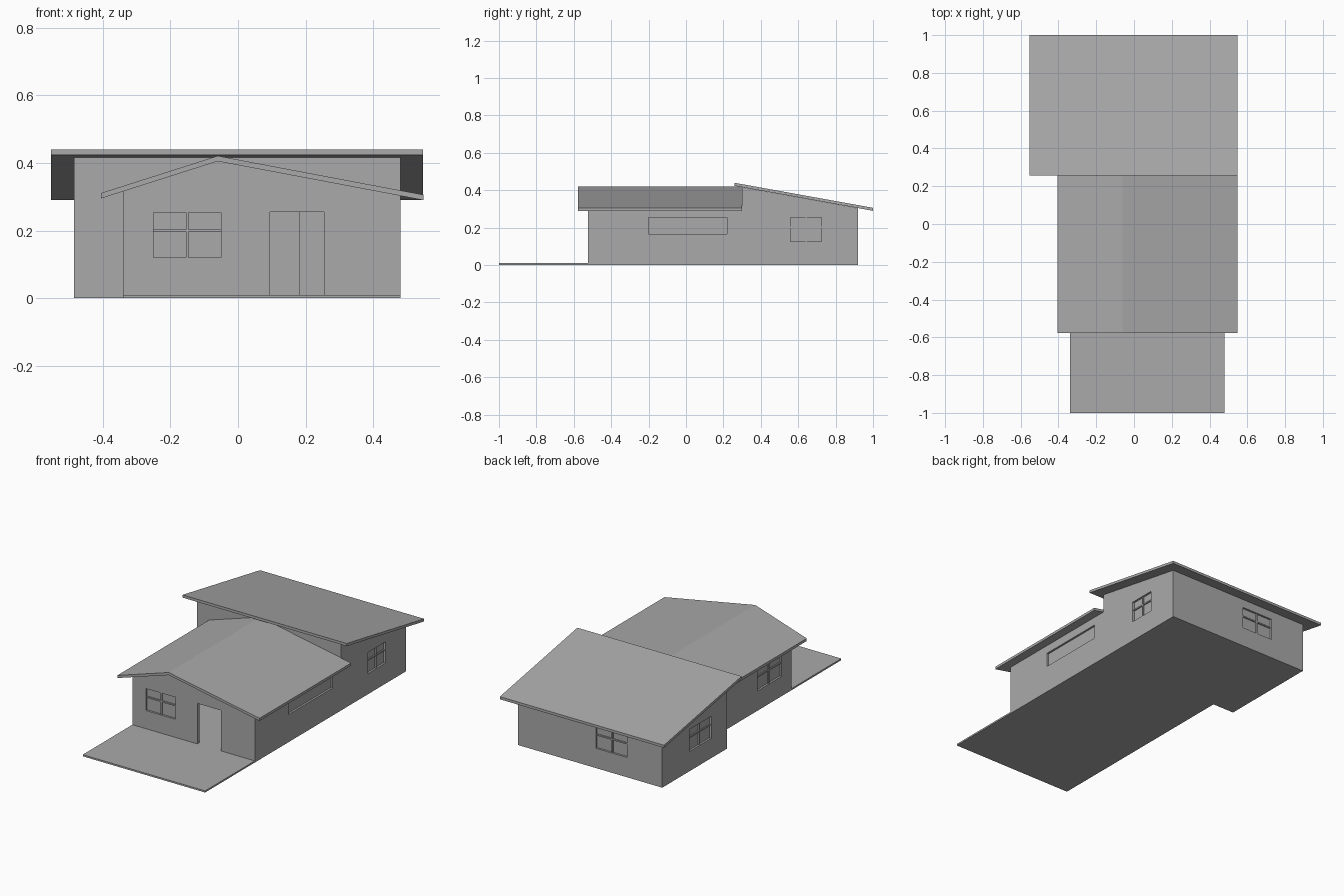
import bpy, bmesh

cube = bpy.data.objects.get("Cube")
if cube:
    bpy.data.objects.remove(cube, do_unlink=True)

GREY = (0.4, 0.4, 0.4, 1)
mat = bpy.data.materials.new("plain grey")
mat.use_nodes = True
mat.diffuse_color = GREY
bsdf = mat.node_tree.nodes["Principled BSDF"]
bsdf.inputs["Base Color"].default_value = GREY
bsdf.inputs["Roughness"].default_value = 0.8


def prism(name, profile, axis, start, end):
    """Extrude a closed profile (x,z) along y, or (y,z) along x."""
    bm = bmesh.new()
    place = (lambda p, d: (p[0], d, p[1])) if axis == "y" else (lambda p, d: (d, p[0], p[1]))
    rings = [[bm.verts.new(place(p, d)) for p in profile] for d in (start, end)]
    bm.faces.new(rings[0])
    bm.faces.new(rings[1])
    n = len(profile)
    for i in range(n):
        j = (i + 1) % n
        bm.faces.new((rings[0][i], rings[0][j], rings[1][j], rings[1][i]))
    bmesh.ops.recalc_face_normals(bm, faces=bm.faces)
    mesh = bpy.data.meshes.new(name)
    bm.to_mesh(mesh)
    bm.free()
    mesh.materials.append(mat)
    obj = bpy.data.objects.new(name, mesh)
    bpy.context.collection.objects.link(obj)
    return obj


def box(name, x, y, z):
    profile = [(x[0], z[0]), (x[1], z[0]), (x[1], z[1]), (x[0], z[1])]
    return prism(name, profile, "y", *y)


def cut(body, x, y, z):
    """Subtract a box from a body."""
    cutter = box("cutter", x, y, z)
    mod = body.modifiers.new("cut", "BOOLEAN")
    mod.operation, mod.solver, mod.object = "DIFFERENCE", "EXACT", cutter
    graph = bpy.context.evaluated_depsgraph_get()
    result = bpy.data.meshes.new_from_object(body.evaluated_get(graph))
    body.modifiers.clear()
    body.data = result
    bpy.data.objects.remove(cutter, do_unlink=True)


def window(name, body, axis, plane, out, span, z, bars=True):
    """Recess a window into a wall plane and add its glazing bars."""
    def depth(a, b):
        return tuple(sorted((plane + out * a, plane + out * b)))

    def place(s, d):
        return (s, d) if axis == "y" else (d, s)

    cut(body, *place(span, depth(-0.012, 0.02)), z)
    if not bars:
        return
    t = 0.004
    mid, rail = sum(span) / 2, z[0] + 0.6 * (z[1] - z[0])
    box(name + "_mullion", *place((mid - t, mid + t), depth(-0.013, -0.004)), z)
    box(name + "_rail", *place(span, depth(-0.013, -0.005)), (rail - t, rail + t))


# Floor slab with the front terrace
box("terrace_floor", (-0.34, 0.48), (-1.0, 0.3), (0, 0.01))

# Front wing: gabled walls around a hollow room
front_walls = prism("front_walls", [(-0.34, 0), (0.48, 0), (0.48, 0.303), (-0.06, 0.407),
                                    (-0.34, 0.316)], "y", -0.525, 0.3)
cut(front_walls, (-0.32, 0.46), (-0.505, 0.28), (0.01, 0.29))
cut(front_walls, (0.095, 0.255), (-0.55, -0.49), (0.01, 0.255))
box("interior_wall", (0.18, 0.46), (0.1, 0.12), (0.01, 0.29))

# Rear wing: walls under a single slope
rear_walls = prism("rear_walls", [(0.3, 0), (0.92, 0), (0.92, 0.304), (0.3, 0.416)],
                   "x", -0.485, 0.48)

# Windows
HIGH = (0.12, 0.253)
window("front_window", front_walls, "y", -0.525, -1, (-0.25, -0.05), HIGH)
window("strip_window", front_walls, "x", 0.48, 1, (-0.2, 0.22), (0.167, 0.253), False)
window("front_side_window", front_walls, "x", -0.34, -1, (-0.43, -0.2), HIGH)
window("rear_window", rear_walls, "y", 0.92, 1, (-0.25, -0.04), HIGH)
window("rear_left_window", rear_walls, "x", 0.48, 1, (0.56, 0.725), (0.125, 0.253))
window("rear_right_window", rear_walls, "x", -0.485, -1, (0.45, 0.66), HIGH)

# Roofs
gable = [(-0.405, 0.295), (-0.06, 0.405), (0.548, 0.29)]
prism("front_roof", gable + [(x, z + 0.016) for x, z in reversed(gable)], "y", -0.577, 0.3)
slope = [(0.258, 0.424), (1.0, 0.29)]
prism("rear_roof", slope + [(y, z + 0.016) for y, z in reversed(slope)], "x", -0.553, 0.547)
